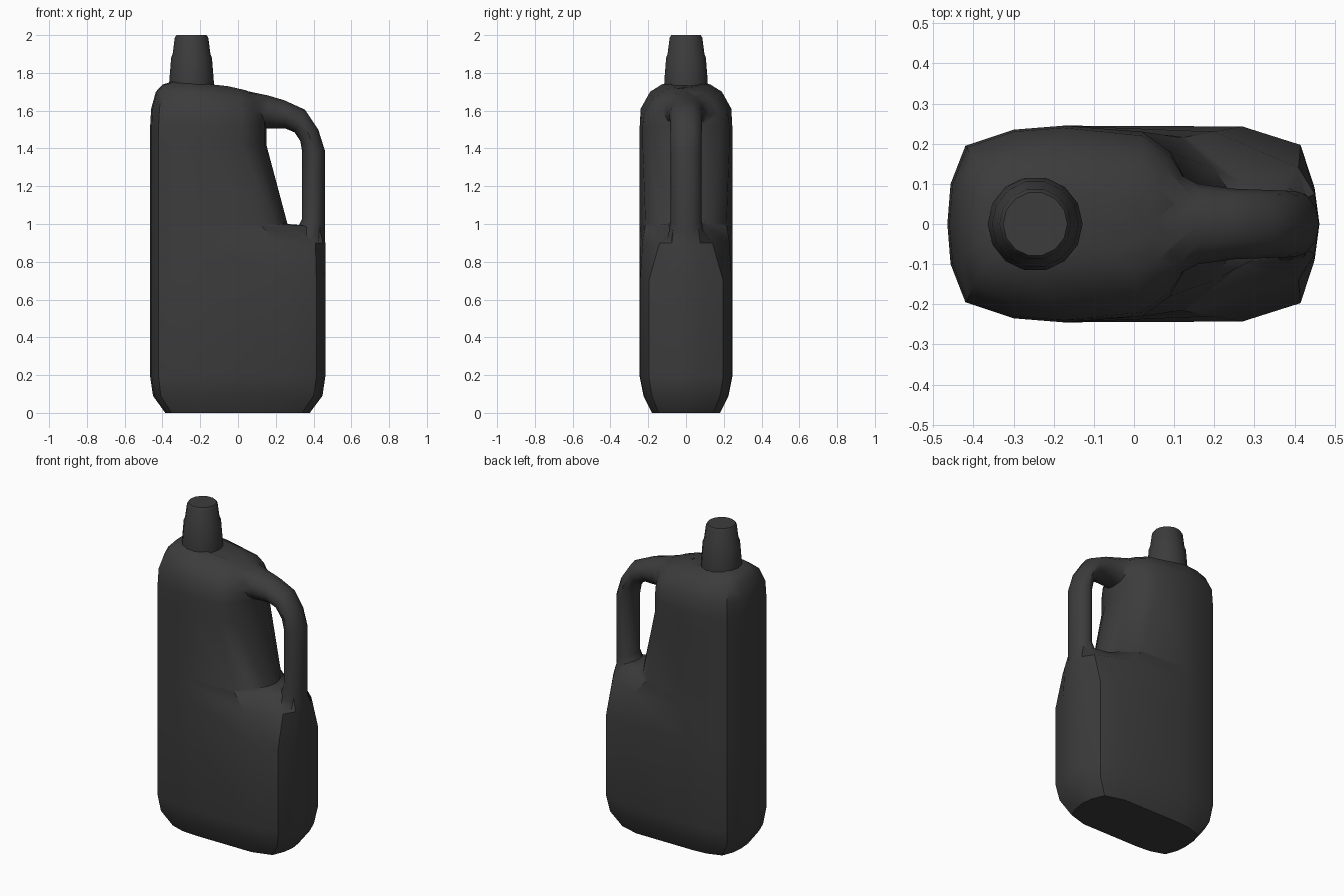
import bpy, bmesh, math

plastic = bpy.data.materials.new("dark_plastic")
plastic.diffuse_color = (0.045, 0.045, 0.045, 1)


def loft(name, rings):
    """Skin a list of equal-length closed rings and cap both ends."""
    bm = bmesh.new()
    loops = [[bm.verts.new(p) for p in ring] for ring in rings]
    n = len(loops[0])
    for a, b in zip(loops, loops[1:]):
        for i in range(n):
            j = (i + 1) % n
            bm.faces.new((a[i], a[j], b[j], b[i]))
    bm.faces.new(loops[0])
    bm.faces.new(loops[-1])
    bmesh.ops.recalc_face_normals(bm, faces=bm.faces)
    mesh = bpy.data.meshes.new(name)
    bm.to_mesh(mesh)
    bm.free()
    obj = bpy.data.objects.new(name, mesh)
    bpy.context.collection.objects.link(obj)
    mesh.materials.append(plastic)
    return obj


def body_ring(z, xl, w, x1, y1, x2, y2, x3, y3, xr, tilt=0):
    """Rounded section: fixed left end, free right end, mirrored in y."""
    s = w / 0.245
    half = [(xl + 0.008 * s, 0.1 * s), (xl + 0.045 * s, 0.195 * s),
            (xl + 0.165 * s, 0.235 * s), (xl + 0.29 * s, w),
            (x1, y1), (x2, y2), (x3, y3)]
    ring = [(xl, 0)] + half + [(xr, 0)] + [(x, -y) for x, y in reversed(half)]
    return [(x, y, z - tilt * max(0, x + 0.15)) for x, y in ring]


# Body: full below, cut back on the right beside the grip, sloping shoulder
body = loft("bottle_body", [body_ring(*r) for r in (
    (0.00, -0.385, 0.180, 0.22, 0.180, 0.34, 0.145, 0.37, 0.07, 0.380),
    (0.09, -0.450, 0.225, 0.26, 0.222, 0.40, 0.180, 0.437, 0.085, 0.447),
    (0.19, -0.465, 0.245, 0.27, 0.243, 0.415, 0.197, 0.45, 0.09, 0.462),
    (0.70, -0.465, 0.245, 0.27, 0.243, 0.415, 0.197, 0.45, 0.09, 0.462),
    (0.90, -0.465, 0.245, 0.20, 0.230, 0.41, 0.140, 0.45, 0.075, 0.462),
    (0.985, -0.465, 0.245, 0.13, 0.217, 0.27, 0.100, 0.43, 0.065, 0.455),
    (1.00, -0.465, 0.245, 0.12, 0.215, 0.20, 0.140, 0.25, 0.06, 0.262),
    (1.42, -0.465, 0.245, 0.02, 0.230, 0.09, 0.180, 0.14, 0.09, 0.150),
    (1.52, -0.465, 0.245, 0.02, 0.230, 0.09, 0.180, 0.14, 0.09, 0.152),
    (1.61, -0.460, 0.240, 0.02, 0.220, 0.09, 0.170, 0.14, 0.09, 0.155, 0.1),
    (1.70, -0.435, 0.190, 0.01, 0.175, 0.08, 0.140, 0.13, 0.08, 0.145, 0.2),
    (1.738, -0.400, 0.130, 0.00, 0.115, 0.06, 0.090, 0.10, 0.05, 0.110, 0.22),
    (1.752, -0.355, 0.090, -0.05, 0.070, 0.00, 0.050, 0.03, 0.03, 0.040, 0.23),
)])

# Handle: elliptical sections given by outer point, inner point, half width
N = 12


def grip_ring(xo, zo, xi, zi, w):
    ring = []
    for i in range(N):
        a = 2 * math.pi * i / N
        c = (1 + math.cos(a)) / 2
        ring.append((xi + (xo - xi) * c, w * math.sin(a), zi + (zo - zi) * c))
    return ring


handle = loft("handle", [grip_ring(*r) for r in (
    (-0.05, 1.725, -0.05, 1.50, 0.15),
    (0.08, 1.697, 0.08, 1.50, 0.14),
    (0.16, 1.680, 0.16, 1.506, 0.10),
    (0.245, 1.655, 0.25, 1.506, 0.088),
    (0.355, 1.605, 0.30, 1.485, 0.085),
    (0.425, 1.500, 0.33, 1.44, 0.083),
    (0.461, 1.385, 0.34, 1.38, 0.082),
    (0.461, 1.020, 0.34, 1.03, 0.082),
    (0.461, 0.960, 0.31, 0.97, 0.090),
    (0.458, 0.860, 0.30, 0.86, 0.110),
)])

# Merge the handle into the body
union = body.modifiers.new("join_handle", "BOOLEAN")
union.operation = "UNION"
union.solver = "EXACT"
union.object = handle
bpy.context.view_layer.objects.active = body
body.select_set(True)
bpy.ops.object.modifier_apply(modifier=union.name)
bpy.data.objects.remove(handle)

# Cap: stepped, tapering turned shape
SIDES = 14
cap = loft("cap", [[(-0.246 + r * math.cos(2 * math.pi * i / SIDES),
                     r * math.sin(2 * math.pi * i / SIDES), z)
                    for i in range(SIDES)]
                   for r, z in ((0.118, 1.70), (0.118, 1.755), (0.108, 1.88),
                                (0.100, 1.90), (0.089, 1.985), (0.080, 2.0))])

for obj in (body, cap):
    bpy.ops.object.select_all(action="DESELECT")
    obj.select_set(True)
    bpy.context.view_layer.objects.active = obj
    bpy.ops.object.shade_smooth_by_angle(angle=math.radians(40))
